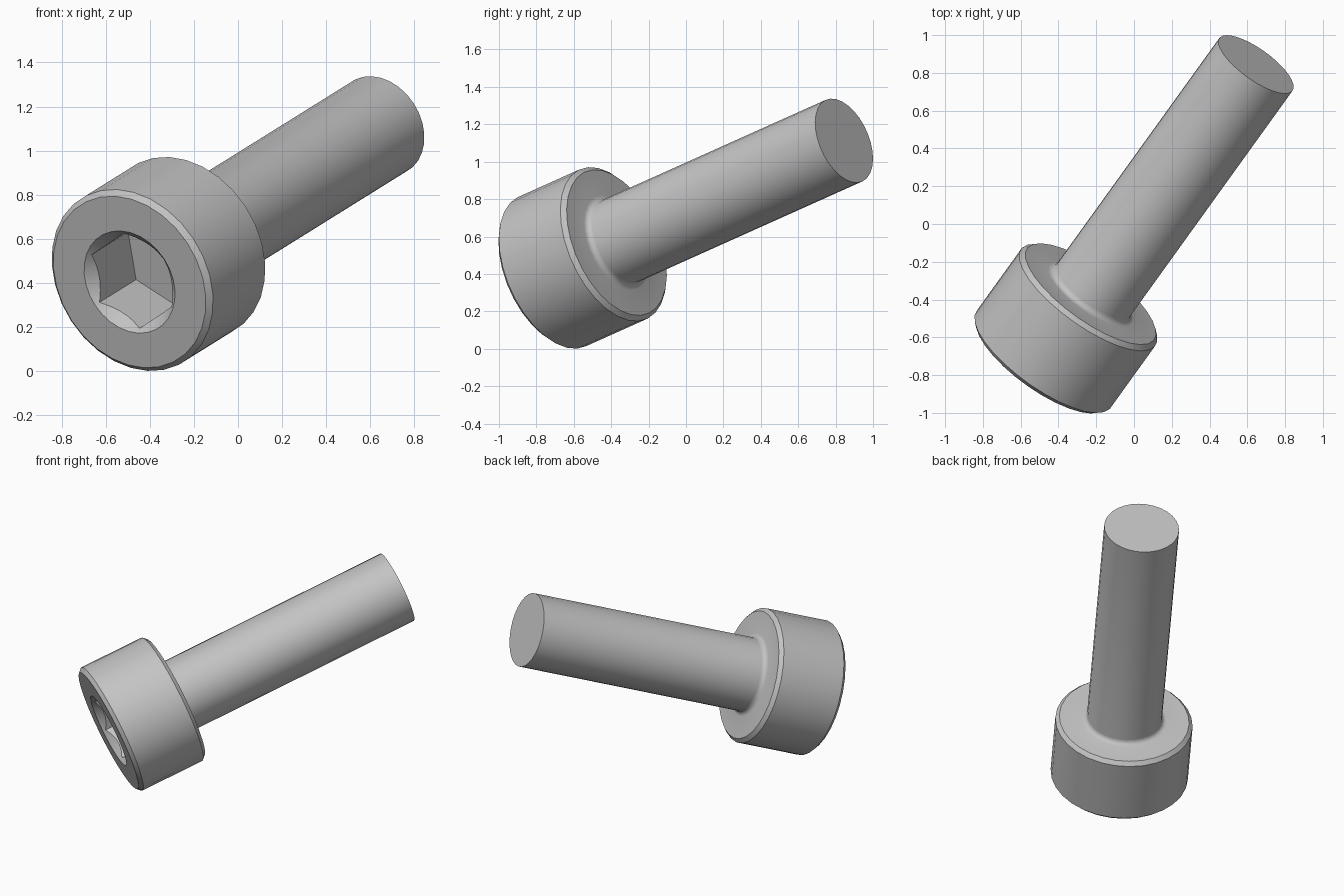
import bpy
import bmesh
import math
from mathutils import Matrix, Vector

if "Cube" in bpy.data.objects:
    bpy.data.objects.remove(bpy.data.objects["Cube"], do_unlink=True)

# Dimensions, measured along the screw axis from the drive face
UNIT = 0.1594
SIDES = 30
HEAD_R, HEAD_H = 2.75 * UNIT, 3 * UNIT
SHANK_R, LENGTH = 1.5 * UNIT, 13 * UNIT
BEVEL, FILLET = 0.15 * UNIT, 0.2 * UNIT
HEX_R, HEX_DEPTH, SINK_R = 1.443 * UNIT, 2 * UNIT, 1.55 * UNIT

# Tilted frame: z runs from drive face to shank tip, x points at a socket corner
axis = Vector((0.549, 0.7625, 0.342)).normalized()
corner = Vector((-0.148, 0.151, -0.10))
corner = (corner - axis * corner.dot(axis)).normalized()
side = axis.cross(corner)
frame = Matrix((corner, side, axis)).transposed().to_4x4()
frame.translation = (-0.492, -0.735, 0.404)

steel = bpy.data.materials.new("grey_steel")
steel.use_nodes = True
steel.diffuse_color = (0.55, 0.55, 0.55, 1)
steel.node_tree.nodes["Principled BSDF"].inputs["Base Color"].default_value = steel.diffuse_color


def turned(name, profile, sides):
    """Closed solid of revolution from (radius, height) points, capped at both ends."""
    bm = bmesh.new()
    rings = []
    for r, z in profile:
        rings.append([bm.verts.new((r * math.cos(a), r * math.sin(a), z))
                      for a in (math.tau * i / sides for i in range(sides))])
    for low, high in zip(rings, rings[1:]):
        for i in range(sides):
            j = (i + 1) % sides
            bm.faces.new((low[i], low[j], high[j], high[i]))
    bm.faces.new(rings[0][::-1])
    bm.faces.new(rings[-1])
    mesh = bpy.data.meshes.new(name)
    bm.to_mesh(mesh)
    bm.free()
    mesh.materials.append(steel)
    obj = bpy.data.objects.new(name, mesh)
    bpy.context.collection.objects.link(obj)
    obj.matrix_world = frame
    return obj


# Head with bevelled rims, filleted into a plain shank
head = [(HEAD_R - BEVEL, 0), (HEAD_R, BEVEL),
        (HEAD_R, HEAD_H - BEVEL), (HEAD_R - BEVEL, HEAD_H)]
fillet = [(SHANK_R + FILLET * (1 - math.sin(a)), HEAD_H + FILLET * (1 - math.cos(a)))
          for a in (math.pi / 2 * i / 4 for i in range(5))]
screw = turned("socket_head_screw", head + fillet + [(SHANK_R, LENGTH)], SIDES)

# Hexagonal socket and its conical lead-in
lip = 0.02
cutters = [
    turned("hex_cutter", [(HEX_R, -lip), (HEX_R, HEX_DEPTH)], 6),
    turned("lead_in_cutter", [(SINK_R + lip, -lip), (SINK_R / 2, SINK_R / 2)], SIDES),
]
bpy.ops.object.select_all(action="DESELECT")
bpy.context.view_layer.objects.active = screw
screw.select_set(True)
for cutter in cutters:
    cutter.hide_render = True
    cut = screw.modifiers.new(cutter.name, "BOOLEAN")
    cut.operation = "DIFFERENCE"
    cut.solver = "EXACT"
    cut.object = cutter
    bpy.ops.object.modifier_apply(modifier=cut.name)
for cutter in cutters:
    bpy.data.objects.remove(cutter, do_unlink=True)

bpy.ops.object.shade_smooth_by_angle(angle=math.radians(30))
